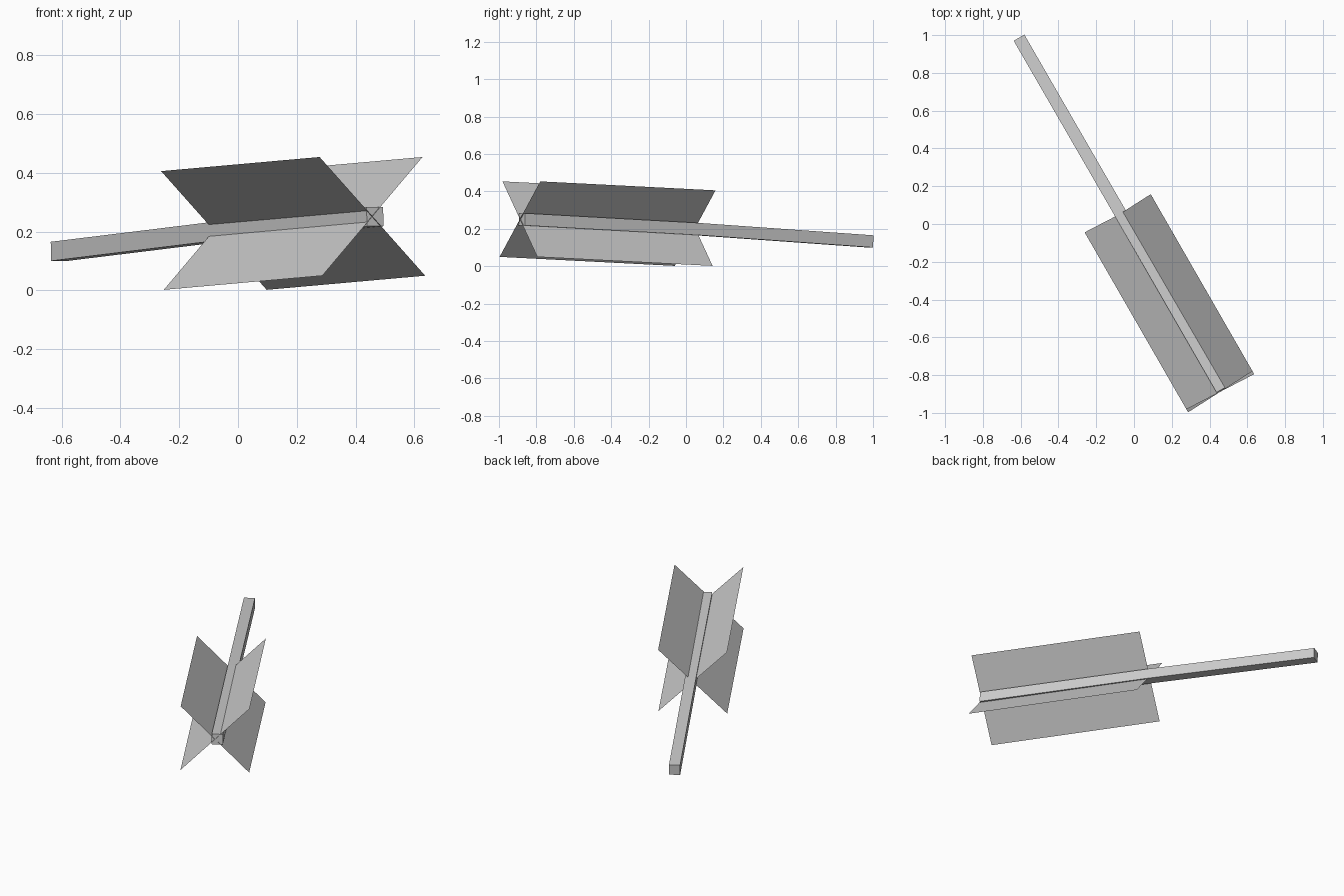
import bpy
from mathutils import Vector

if "Cube" in bpy.data.objects:
    bpy.data.objects.remove(bpy.data.objects["Cube"])

side = Vector((0.866, 0.5, 0))           # horizontal, across the arrow
tail = Vector((0.457, -0.888, 0.252))    # rear centre of the fletching
axis = Vector((-0.539, 0.937, -0.048))   # fletching length, tail to front
up = side.cross(axis).normalized()
if up.z < 0:
    up = -up


def make(name, verts, faces):
    mesh = bpy.data.meshes.new(name)
    mesh.from_pydata(verts, [], faces)
    mesh.update()
    obj = bpy.data.objects.new(name, mesh)
    bpy.context.collection.objects.link(obj)
    return obj


# Two flat vanes crossing at right angles along the rear half
for name, s in (("falling_vane", 1), ("rising_vane", -1)):
    arm = (side * s - up) * 0.202
    make(name, [tail - arm, tail + arm, tail + axis + arm, tail + axis - arm],
         [(0, 1, 2, 3)])

# Square shaft, bending very slightly downward ahead of the vanes
path = [Vector((0.466, -0.877, 0.251)),
        Vector((-0.071, 0.055, 0.199)),
        Vector((-0.608, 0.985, 0.133))]
h = 0.0325
verts = [p + side * a * h + up * b * h
         for p in path for a, b in ((-1, -1), (1, -1), (1, 1), (-1, 1))]
faces = [(0, 1, 2, 3), (11, 10, 9, 8)]
for r in (0, 4):
    for i in range(4):
        j = (i + 1) % 4
        faces.append((r + i, r + 4 + i, r + 4 + j, r + j))
make("shaft", verts, faces)
